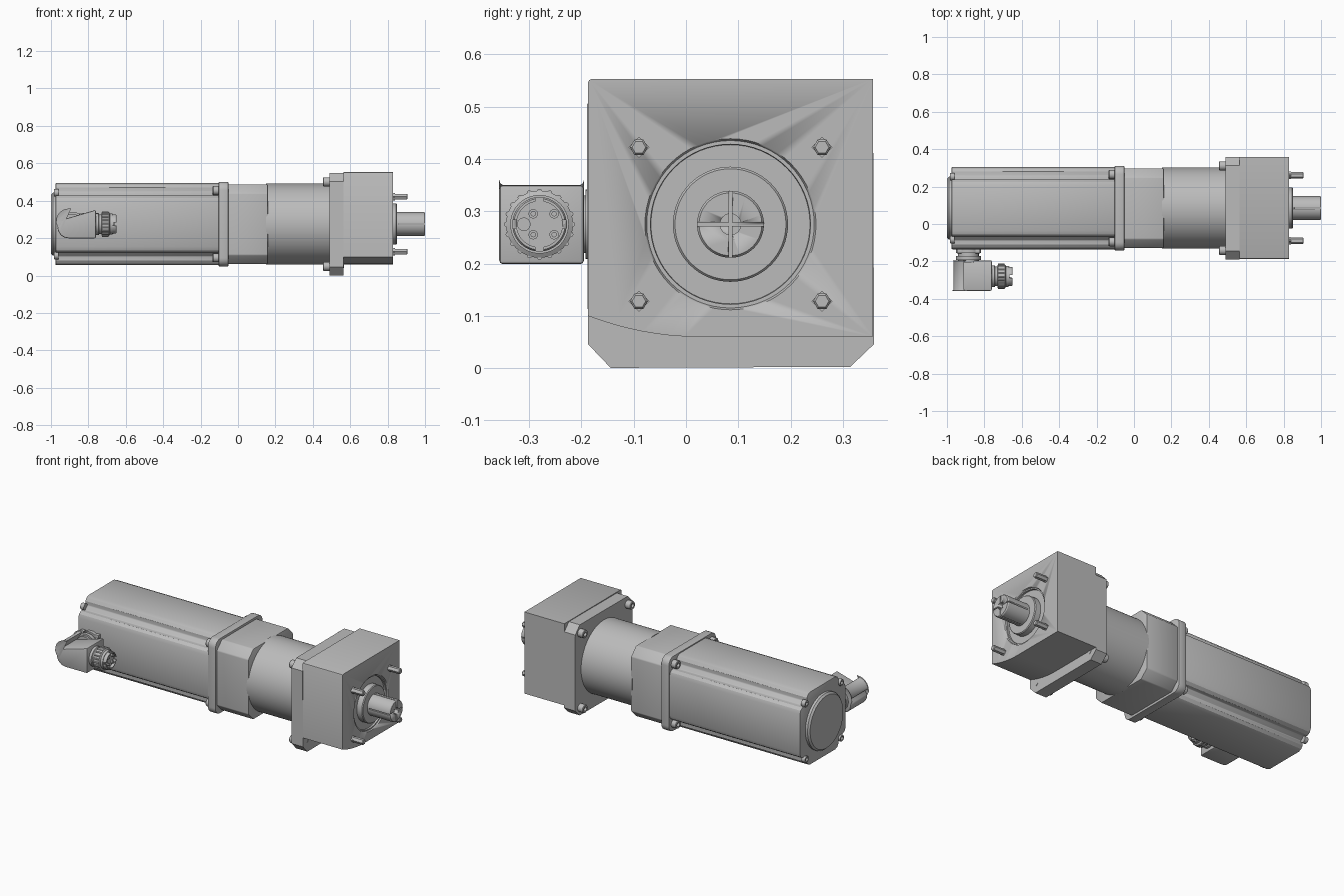
import bpy, bmesh, math
from mathutils import Vector

if "Cube" in bpy.data.objects:
    bpy.data.objects.remove(bpy.data.objects["Cube"], do_unlink=True)

grey = bpy.data.materials.new("machine grey")
grey.use_nodes = True
COLOR = (0.5, 0.5, 0.5, 1)
grey.diffuse_color = COLOR
grey.node_tree.nodes["Principled BSDF"].inputs["Base Color"].default_value = COLOR

AY, AZ = 0.085, 0.275  # main drive axis
CORNERS = [(a, b) for a in (-1, 1) for b in (-1, 1)]


def finish(name, bm, bevel=0.0):
    bmesh.ops.recalc_face_normals(bm, faces=bm.faces)
    mesh = bpy.data.meshes.new(name)
    bm.to_mesh(mesh)
    bm.free()
    ob = bpy.data.objects.new(name, mesh)
    bpy.context.collection.objects.link(ob)
    mesh.materials.append(grey)
    bpy.ops.object.select_all(action="DESELECT")
    bpy.context.view_layer.objects.active = ob
    ob.select_set(True)
    if bevel:
        mod = ob.modifiers.new("bevel", "BEVEL")
        mod.width, mod.segments, mod.angle_limit = bevel, 2, math.radians(40)
        bpy.ops.object.modifier_apply(modifier=mod.name)
    bpy.ops.object.shade_smooth_by_angle(angle=math.radians(30))
    return ob


def prism(name, pts, x0, x1, y=AY, z=AZ, bevel=0.0):
    """Extrude a (y, z) outline along x."""
    bm = bmesh.new()
    face = bm.faces.new([bm.verts.new((x0, y + p, z + q)) for p, q in pts])
    new = bmesh.ops.extrude_face_region(bm, geom=[face])["geom"]
    bmesh.ops.translate(bm, vec=(x1 - x0, 0, 0),
                        verts=[v for v in new if isinstance(v, bmesh.types.BMVert)])
    return finish(name, bm, bevel)


def lathe(name, prof, y=AY, z=AZ, sides=64, turn=0.0):
    """Spin an (x, radius) profile about an axis along x."""
    bm = bmesh.new()
    rings = []
    for x, r in prof:
        angles = [turn + math.tau * i / sides for i in range(sides)]
        rings.append([bm.verts.new((x, y + r * math.cos(t), z + r * math.sin(t)))
                      for t in angles])
    for a, b in zip(rings, rings[1:]):
        for i in range(sides):
            j = (i + 1) % sides
            bm.faces.new((a[i], a[j], b[j], b[i]))
    bm.faces.new(rings[0])
    bm.faces.new(rings[-1])
    return finish(name, bm)


def rounded(w, h, r, steps=6):
    """Outline with half sizes w, h and corner radius r."""
    pts = []
    for k, (sy, sz) in enumerate([(1, 1), (-1, 1), (-1, -1), (1, -1)]):
        for i in range(steps + 1):
            t = math.pi / 2 * (k + i / steps)
            pts.append((sy * (w - r) + r * math.cos(t), sz * (h - r) + r * math.sin(t)))
    return pts


def quarter_turns(corner):
    """Repeat the outline of one corner four times."""
    pts, c = [], corner
    for _ in range(4):
        pts += c
        c = [(-q, p) for p, q in c]
    return pts


def cut(ob, cutter):
    cutter.hide_render = True
    mod = ob.modifiers.new("cut", "BOOLEAN")
    mod.operation, mod.solver, mod.object = "DIFFERENCE", "EXACT", cutter
    bpy.context.view_layer.objects.active = ob
    bpy.ops.object.modifier_apply(modifier=mod.name)
    bpy.data.objects.remove(cutter, do_unlink=True)


def bolt(name, x0, x1, y, z, r):
    """Cap screw with a socket; the head opens towards -x."""
    s = r * 0.5
    lathe(name, [(x0 + r * 0.8, s), (x0, s), (x0, r * 0.9), (x0 + 0.003, r), (x1, r)],
          y, z, sides=24)


# Motor body with a screw groove along each corner
groove = [(.22, 0), (.22, .12), (.212, .14), (.195, .152), (.172, .152), (.163, .163),
          (.152, .172), (.152, .195), (.14, .212), (.12, .22)]
prism("motor_body", quarter_turns(groove), -0.975, -0.1, bevel=0.004)
lathe("motor_end_cap", [(-0.97, .168), (-0.99, .168), (-1.0, .158)][::-1])

# Mounting plate, adapter and gear housing
prism("motor_plate", rounded(.226, .226, .045), -0.103, -0.052, bevel=0.003)
prism("adapter", quarter_turns([(.213, .165), (.165, .213)]), -0.055, 0.16, bevel=0.005)
lathe("gear_housing", [(0.15, .217), (0.5, .217)], sides=96)

# Output flange and output block
prism("output_flange", quarter_turns([(.2725, .229), (.229, .2745)]), 0.49, 0.565)
arc = [(-0.2725 + 0.21 * i / 8, -0.215 + 0.04 * (1 - i / 8) ** 2) for i in range(9)]
block = prism("output_block", arc + [(.2725, -.215), (.2725, .278), (-.2645, .278),
                                     (-.27, .2755), (-.2725, .27)], 0.563, 0.83)
cut(block, lathe("recess_cutter", [(0.812, .152), (0.822, .153), (0.822, .16), (0.84, .168)]))
lathe("bearing_cover", [(0.80, .11), (0.845, .11), (0.85, .106)])

# Output shaft with a centre bore and a cross slot
shaft = lathe("output_shaft", [(0.8, .064), (0.994, .064), (1.0, .06)])
cut(shaft, lathe("bore_cutter", [(0.9, .02), (1.1, .02)], sides=32))
for w, h in ((.003, .1), (.1, .003)):
    cut(shaft, prism("slot_cutter", rounded(w, h, .0005, 1), 0.86, 1.1))

# Fasteners at the four corners
for sy, sz in CORNERS:
    bolt("motor_plate_screw", -0.135, -0.1, AY + sy * .18, AZ + sz * .18, .024)
    bolt("end_screw", -0.985, -0.96, AY + sy * .168, AZ + sz * .168, .02)
    bolt("flange_screw", 0.455, 0.495, AY + sy * .226, AZ + sz * .226, .024)
    lathe("flange_screw_tip", [(0.48, .016), (0.567, .016)], AY + sy * .22, AZ + sz * .22, 4)
    lathe("mounting_stud", [(0.82, .017), (0.903, .017), (0.907, .013)],
          AY + sy * .175, AZ + sz * .147, 6)
    lathe("stud_collar", [(0.825, .02), (0.84, .02)], AY + sy * .175, AZ + sz * .147, 4)

# Connector housing: outline in x, z extruded along y, round at its rear end
PY, PZ = -0.28, 0.275
bm = bmesh.new()
outline = []
for s in (-1, 1):
    for i in range(7):
        t = math.pi / 2 * (i / 6 if s > 0 else 1 - i / 6)
        outline.append((-0.905 - .06 * math.sin(t), PZ + s * (.016 + .06 * math.cos(t))))
outline = [(-0.76, PZ - .076)] + outline[:7][::-1] + outline[7:] + [(-0.76, PZ + .076)]
face = bm.faces.new([bm.verts.new((x, -0.357, z)) for x, z in outline])
new = bmesh.ops.extrude_face_region(bm, geom=[face])["geom"]
bmesh.ops.translate(bm, vec=Vector((0, .162, 0)),
                    verts=[v for v in new if isinstance(v, bmesh.types.BMVert)])
finish("connector_housing", bm, bevel=0.012)

# Swivel neck between the connector and the motor
for name, r, y0, y1 in (("connector_neck", .055, -.205, -.13),
                        ("neck_collar", .066, -.192, -.172),
                        ("neck_base", .066, -.155, -.12)):
    bm = bmesh.new()
    bmesh.ops.create_cone(bm, cap_ends=True, segments=40, radius1=r, radius2=r, depth=y1 - y0)
    for v in bm.verts:
        v.co = (v.co.x - 0.885, v.co.z + (y0 + y1) / 2, v.co.y + PZ)
    finish(name, bm)
for sx in (-1, 1):
    for sz in (-1, 1):
        prism("neck_screw", rounded(.012, .01, .004, 2), -0.897 + sx * .05, -0.873 + sx * .05,
              -.145, PZ + sz * .05)

# Plug socket with a knurled ring, castellated rim and contacts
lathe("socket_sleeve", [(-0.77, .058), (-0.745, .058), (-0.742, .052), (-0.73, .052),
                        (-0.728, .064), (-0.69, .064), (-0.685, .056), (-0.67, .056)],
      PY, PZ, 48)
rim = lathe("socket_rim", [(-0.69, .052), (-0.655, .052), (-0.65, .049), (-0.65, .044),
                           (-0.668, .044)], PY, PZ, 48)
for w, h in ((.008, .1), (.1, .008)):
    cut(rim, prism("rim_cutter", rounded(w, h, .002, 1), -0.666, -0.6, PY, PZ))
for i in range(20):
    t = math.tau * i / 20
    lathe("grip_rib", [(-0.726, .005), (-0.692, .005)],
          PY + .063 * math.cos(t), PZ + .063 * math.sin(t), 8)
for sy, sz in CORNERS:
    lathe("contact", [(-0.68, .009), (-0.66, .009), (-0.66, .005), (-0.653, .005)],
          PY + sy * .02 + .008, PZ + sz * .02, 16)
lathe("signal_contact", [(-0.68, .013), (-0.66, .013)], PY - .03, PZ, 16)
